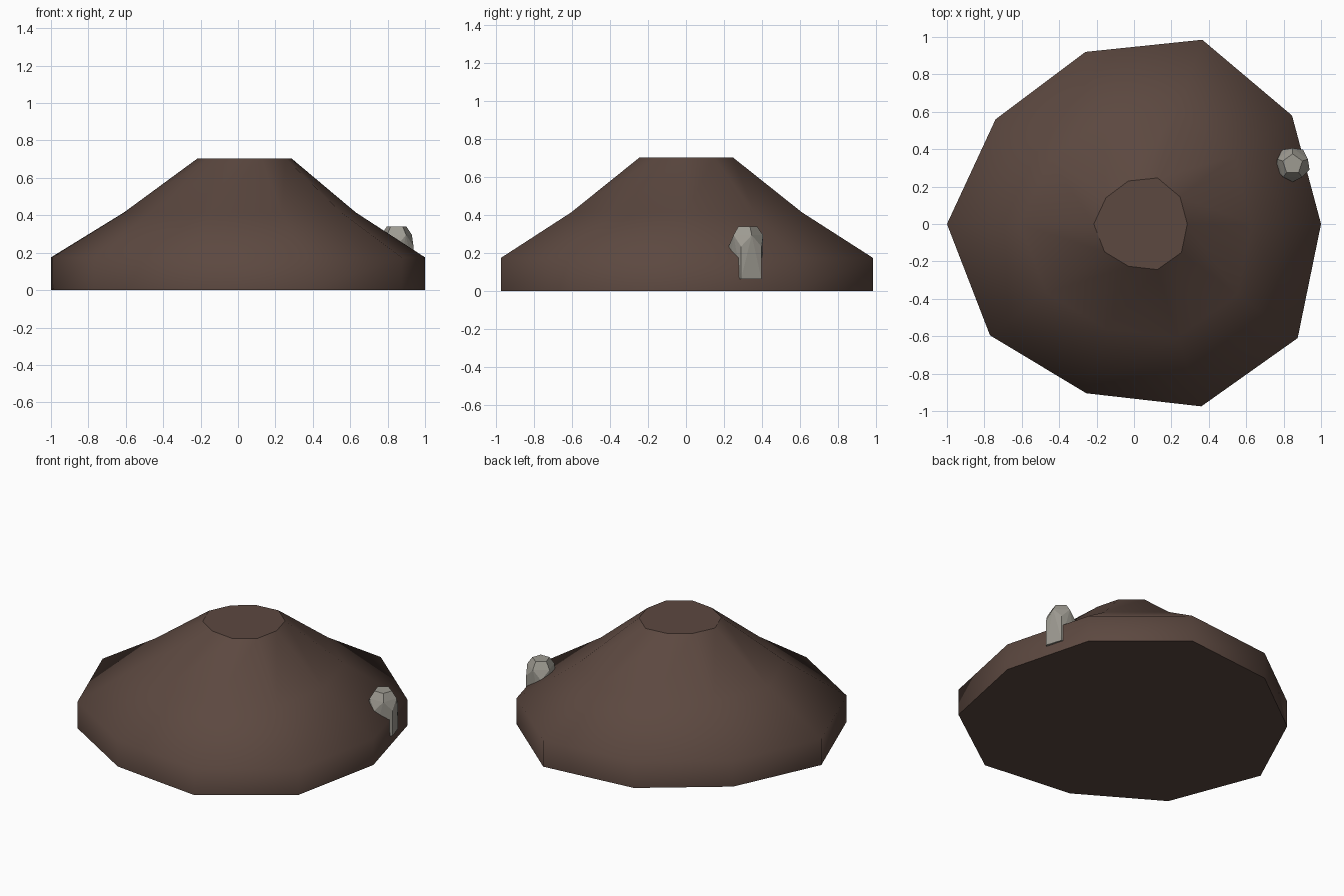
import bpy
import bmesh
from math import cos, sin, radians
from mathutils import Vector

cube = bpy.data.objects.get("Cube")
if cube:
    bpy.data.objects.remove(cube)


def material(name, rgb):
    mat = bpy.data.materials.new(name)
    mat.use_nodes = True
    color = (*rgb, 1)
    mat.diffuse_color = color
    mat.node_tree.nodes["Principled BSDF"].inputs["Base Color"].default_value = color
    return mat


def add_object(name, bm, mat):
    bmesh.ops.recalc_face_normals(bm, faces=bm.faces[:])
    mesh = bpy.data.meshes.new(name)
    bm.to_mesh(mesh)
    bm.free()
    mesh.materials.append(mat)
    obj = bpy.data.objects.new(name, mesh)
    bpy.context.collection.objects.link(obj)
    return obj


brown = material("earth brown", (0.107, 0.065, 0.051))
grey = material("stone grey", (0.34, 0.325, 0.285))

# Mound: an uneven ten-sided outline, shrunk ring by ring towards the top
outline = [(1, 0), (0.845, 0.58), (0.365, 0.985), (-0.26, 0.92), (-0.74, 0.56),
           (-1, 0), (-0.77, -0.595), (-0.255, -0.905), (0.36, -0.975), (0.875, -0.61)]
# Each ring: scale, shift in x, height
levels = [(1, 0, 0), (1, 0, 0.175), (0.62, 0.01, 0.415), (0.25, 0.035, 0.705)]

bm = bmesh.new()
rings = [[bm.verts.new((x * s + dx, y * s, z)) for x, y in outline]
         for s, dx, z in levels]
for low, high in zip(rings, rings[1:]):
    for i in range(len(outline)):
        j = (i + 1) % len(outline)
        bm.faces.new((low[i], low[j], high[j], high[i])).smooth = True
# Flat underside and flat crown with crisp edges
for ring in (rings[0], rings[-1]):
    cap = bm.faces.new(ring)
    for edge in cap.edges:
        edge.smooth = False
add_object("mound", bm, brown)

# Stone: a faceted five-sided block with a domed top, set in the slope
centre = Vector((0.848, 0.32, 0))
# Each ring: radius, turn, height
stone_rings = [(0.095, -90, 0.065), (0.095, -90, 0.235),
               (0.086, 90, 0.295), (0.055, 90, 0.34)]
bm = bmesh.new()
for r, turn, z in stone_rings:
    for k in range(5):
        a = radians(turn + 72 * k)
        bm.verts.new(centre + Vector((r * cos(a), r * sin(a), z)))
bmesh.ops.convex_hull(bm, input=bm.verts[:])
bmesh.ops.dissolve_limit(bm, angle_limit=radians(4), verts=bm.verts[:], edges=bm.edges[:])
add_object("stone", bm, grey)
